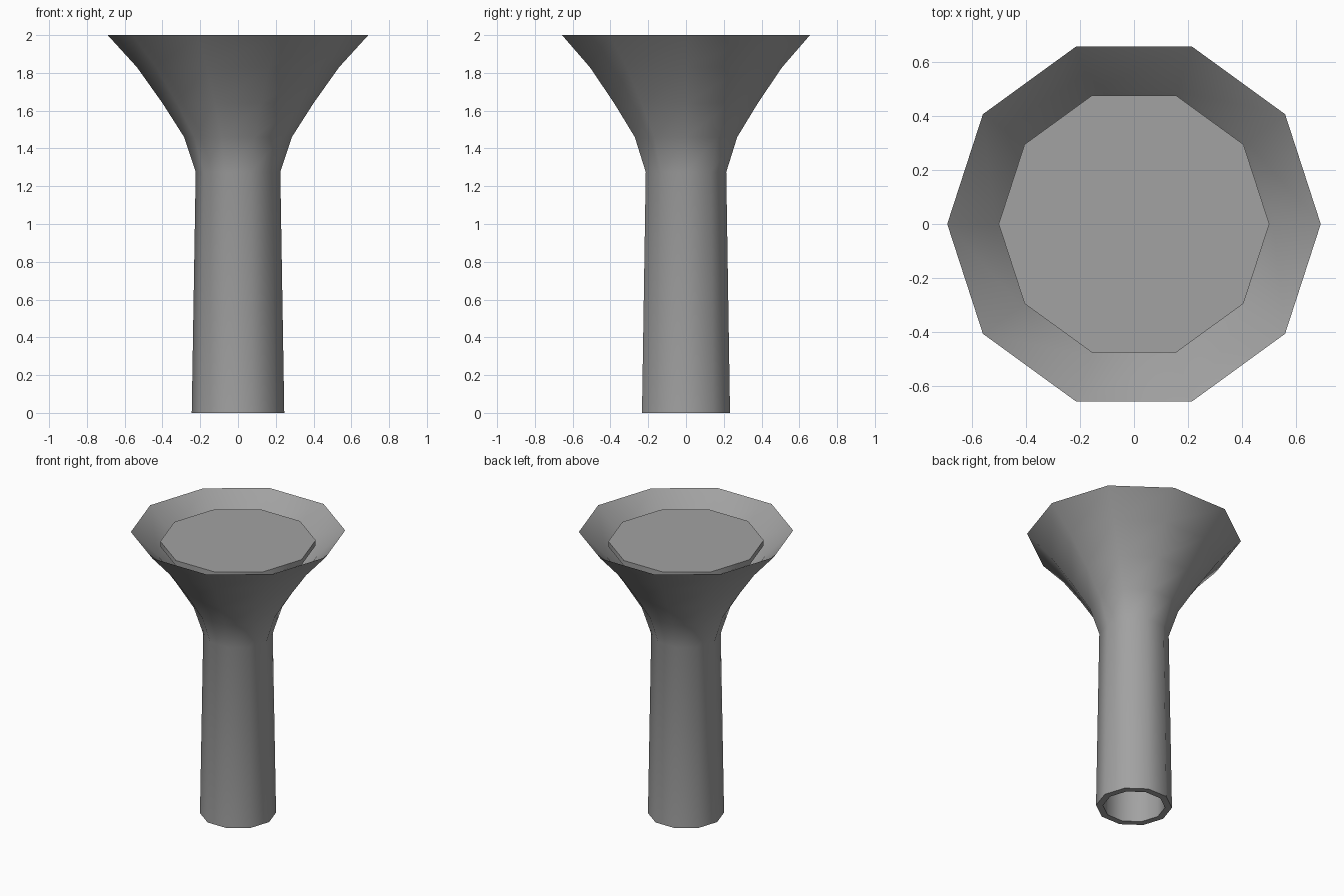
import bpy
import bmesh
import math

cube = bpy.data.objects.get("Cube")
if cube:
    bpy.data.objects.remove(cube, do_unlink=True)

SIDES = 10

grey = bpy.data.materials.new("plain grey")
grey.use_nodes = True
colour = (0.36, 0.36, 0.36, 1)
grey.diffuse_color = colour
grey.node_tree.nodes["Principled BSDF"].inputs["Base Color"].default_value = colour


def lathe(name, profile, closed):
    """Turn a (radius, height) profile round z; an open profile gets capped ends."""
    bm = bmesh.new()
    rings = []
    for radius, height in profile:
        angles = [math.tau * i / SIDES for i in range(SIDES)]
        rings.append([bm.verts.new((radius * math.cos(a), radius * math.sin(a), height))
                      for a in angles])
    pairs = list(zip(rings, rings[1:]))
    if closed:
        pairs.append((rings[-1], rings[0]))
    else:
        bm.faces.new(rings[0])
        bm.faces.new(rings[-1])
    for low, high in pairs:
        for i in range(SIDES):
            j = (i + 1) % SIDES
            bm.faces.new((low[i], low[j], high[j], high[i]))
    bmesh.ops.recalc_face_normals(bm, faces=bm.faces[:])
    mesh = bpy.data.meshes.new(name)
    bm.to_mesh(mesh)
    bm.free()
    mesh.materials.append(grey)
    obj = bpy.data.objects.new(name, mesh)
    bpy.context.collection.objects.link(obj)
    bpy.ops.object.select_all(action="DESELECT")
    obj.select_set(True)
    bpy.context.view_layer.objects.active = obj
    bpy.ops.object.shade_smooth_by_angle(angle=math.radians(50))
    return obj


# Hollow stem flaring into a bowl with a knife-thin rim
outer = [(0.245, 0), (0.224, 1.275), (0.285, 1.46), (0.40, 1.64), (0.535, 1.83), (0.69, 2)]
inner = [(0.515, 1.83), (0.375, 1.645), (0.255, 1.47), (0.19, 1.285), (0.20, 0)]
lathe("flared_stem", outer + inner, closed=True)

# Flat disc set just below the rim
lathe("inner_disc", [(0.5, 1.895), (0.5, 1.932)], closed=False)
